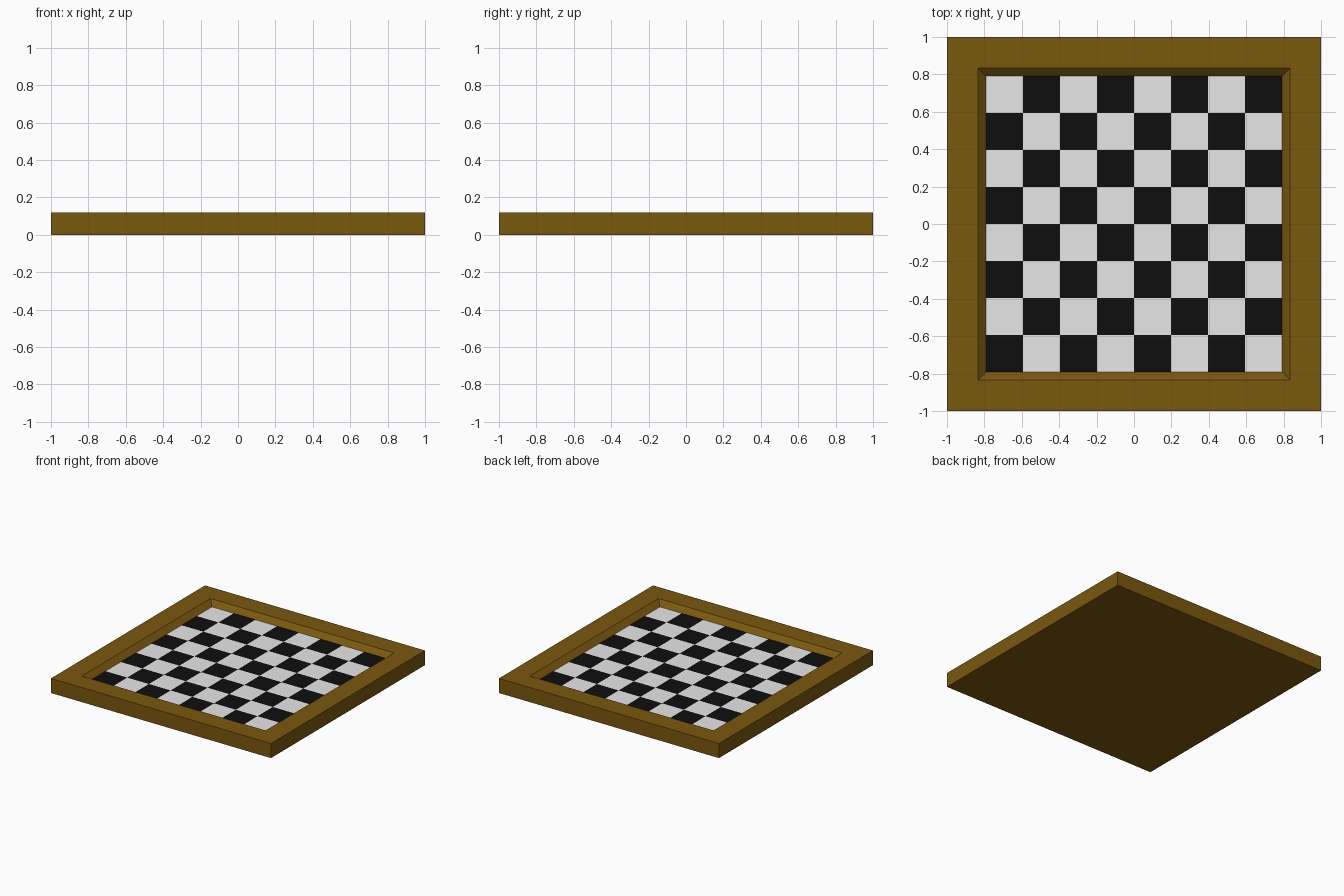
import bpy, bmesh

if "Cube" in bpy.data.objects:
    bpy.data.objects.remove(bpy.data.objects["Cube"])

OUT, RIM, PLAY = 1.0, 0.835, 0.79   # half widths: outer edge, rim inner edge, playing field
TOP, FLOOR = 0.12, 0.08             # rim height, playing field height
N = 8


def material(name, rgb):
    m = bpy.data.materials.new(name)
    m.diffuse_color = (*rgb, 1)
    m.use_nodes = True
    m.node_tree.nodes["Principled BSDF"].inputs["Base Color"].default_value = m.diffuse_color
    return m


def make(name, bm, mats):
    me = bpy.data.meshes.new(name)
    bm.to_mesh(me)
    bm.free()
    for m in mats:
        me.materials.append(m)
    ob = bpy.data.objects.new(name, me)
    bpy.context.collection.objects.link(ob)
    return ob


wood = material("brown wood", (0.195, 0.098, 0.0045))
white = material("white square", (0.8, 0.8, 0.8))
black = material("black square", (0.0048, 0.0048, 0.0048))

# Wooden frame: square rings from the base, up the side, over the rim, down the slope
bm = bmesh.new()
rings = []
for half, z in [(OUT, 0), (OUT, TOP), (RIM, TOP), (PLAY, FLOOR)]:
    rings.append([bm.verts.new((sx * half, sy * half, z))
                  for sx, sy in [(-1, -1), (1, -1), (1, 1), (-1, 1)]])
for a, b in zip(rings, rings[1:]):
    for i in range(4):
        j = (i + 1) % 4
        bm.faces.new((a[i], a[j], b[j], b[i]))
bm.faces.new(rings[0][::-1])
make("board_frame", bm, [wood])

# Playing field: 8 x 8 grid coloured by checker parity, dark square at front left
bm = bmesh.new()
bmesh.ops.create_grid(bm, x_segments=N, y_segments=N, size=PLAY)
step = 2 * PLAY / N
for f in bm.faces:
    c = f.calc_center_median()
    i, j = int((c.x + PLAY) / step), int((c.y + PLAY) / step)
    f.material_index = 1 if (i + j) % 2 == 0 else 0
field = make("playing_field", bm, [white, black])
field.location.z = FLOOR
